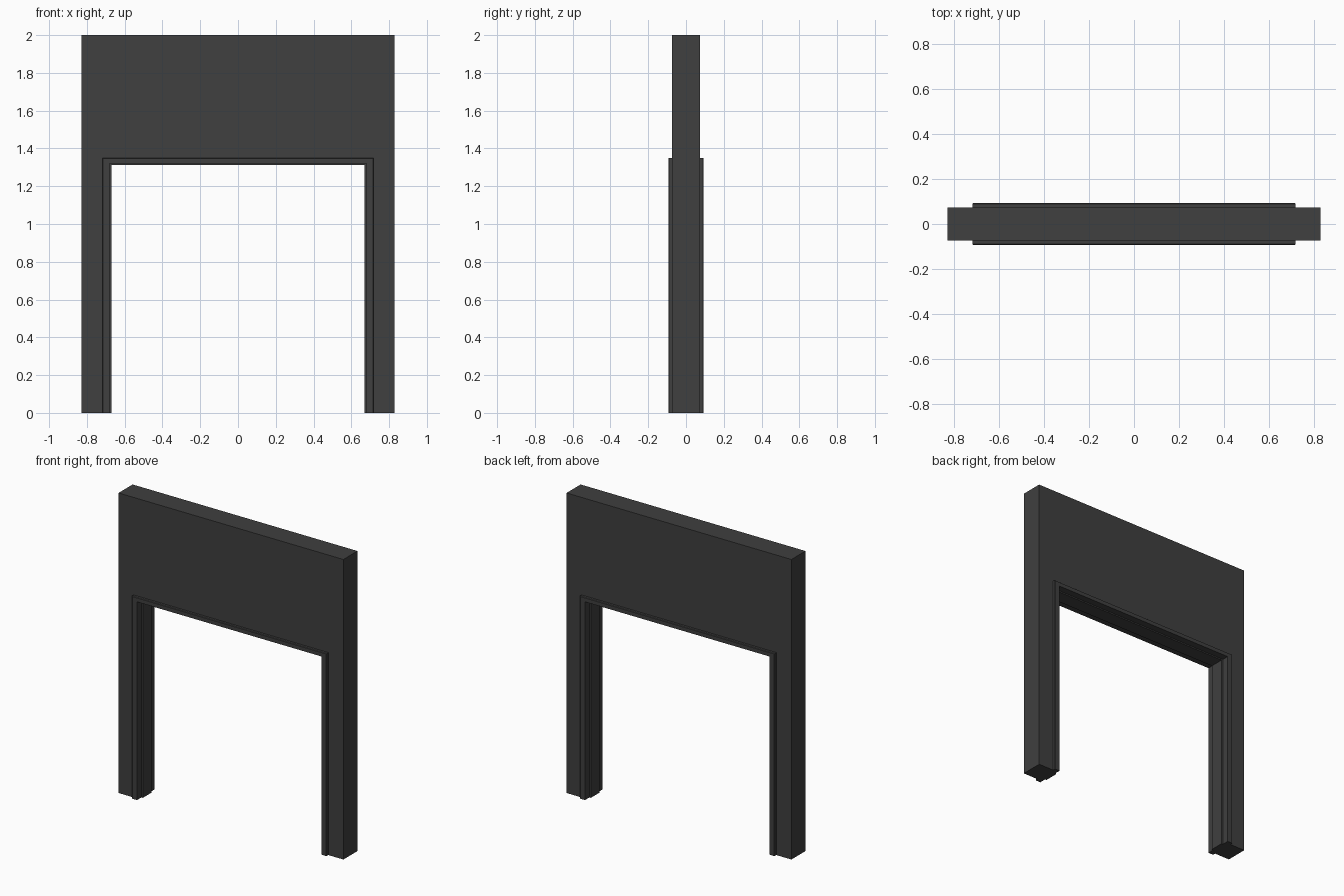
import bpy

if "Cube" in bpy.data.objects:
    bpy.data.objects.remove(bpy.data.objects["Cube"])

dark = bpy.data.materials.new("dark_grey")
dark.diffuse_color = (0.05, 0.05, 0.05, 1)
dark.use_nodes = True
dark.node_tree.nodes["Principled BSDF"].inputs["Base Color"].default_value = dark.diffuse_color


def sweep_arch(name, sections):
    """Sweep a closed profile of (half_width, top_z, y) up, over and down a doorway."""
    n = len(sections)
    verts = []
    for sx, on_top in ((-1, 0), (-1, 1), (1, 1), (1, 0)):
        verts += [(sx * w, y, z * on_top) for w, z, y in sections]
    faces = [(r * n + i, r * n + (i + 1) % n, (r + 1) * n + (i + 1) % n, (r + 1) * n + i)
             for r in range(3) for i in range(n)]
    faces += [tuple(range(n))[::-1], tuple(range(3 * n, 4 * n))]
    mesh = bpy.data.meshes.new(name)
    mesh.from_pydata(verts, [], faces)
    mesh.materials.append(dark)
    obj = bpy.data.objects.new(name, mesh)
    bpy.context.collection.objects.link(obj)
    # consistent outward normals
    import bmesh
    bm = bmesh.new()
    bm.from_mesh(mesh)
    bmesh.ops.recalc_face_normals(bm, faces=bm.faces)
    bm.to_mesh(mesh)
    bm.free()
    return obj


def inset(d):
    """Half width and head height at depth d inside the casing's outer edge."""
    return 0.718 - d, 1.35 - d * 0.76


# Wall panel with the doorway cut out of it
T = 0.074
ow, oz = inset(0.02)
sweep_arch("wall", [(0.829, 2.0, -T), (ow, oz, -T), (ow, oz, T), (0.829, 2.0, T)])

# Door frame: casing on both faces, jamb lining and a raised stop in the middle
half = [(0.02, T), (0.0, T), (0.0, 0.089), (0.004, 0.093),
        (0.038, 0.093), (0.038, 0.047), (0.049, 0.047)]
profile = [(d, -y) for d, y in half] + [(d, y) for d, y in reversed(half)]
sweep_arch("door_frame", [(*inset(d), y) for d, y in profile])
